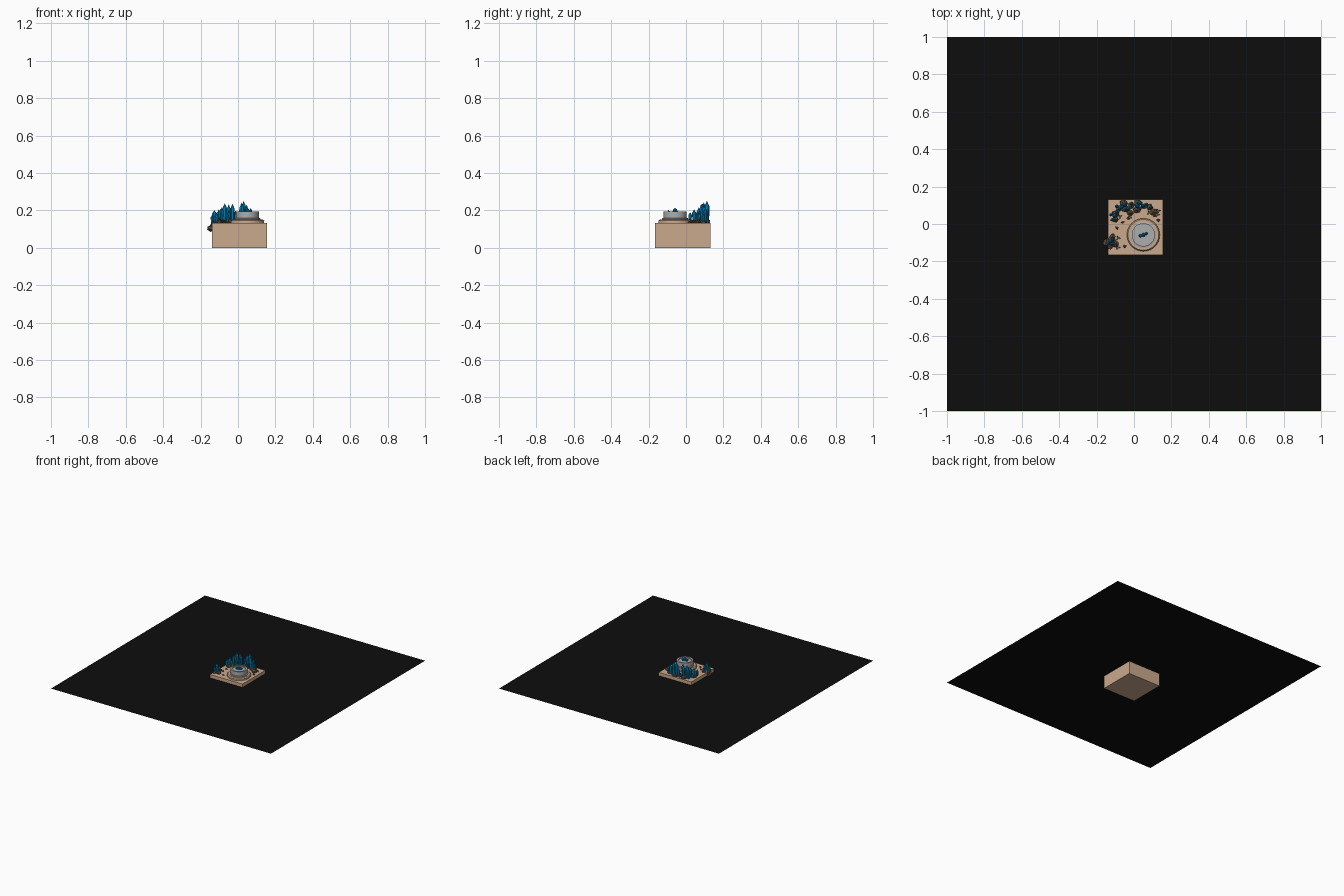
import bpy, bmesh, math, random
from mathutils import Vector, Matrix

if "Cube" in bpy.data.objects:
    bpy.data.objects.remove(bpy.data.objects["Cube"])

random.seed(7)


def material(name, rgb):
    m = bpy.data.materials.new(name)
    m.diffuse_color = (*rgb, 1)
    m.use_nodes = True
    m.node_tree.nodes["Principled BSDF"].inputs["Base Color"].default_value = m.diffuse_color
    return m


SAND = material("sand", (0.60, 0.40, 0.27))
ROCK = material("rock", (0.10, 0.065, 0.045))
BLUE = material("crystal_blue", (0.0, 0.22, 0.48))
GREEN = material("leaf_green", (0.05, 0.25, 0.07))
BLACK = material("black", (0.004, 0.004, 0.004))
STONE = material("stone", (0.42, 0.42, 0.42))


def finish(name, bm, mat):
    bmesh.ops.recalc_face_normals(bm, faces=bm.faces)
    me = bpy.data.meshes.new(name)
    bm.to_mesh(me)
    bm.free()
    me.materials.append(mat)
    ob = bpy.data.objects.new(name, me)
    bpy.context.collection.objects.link(ob)
    return ob


def lathe(name, profile, centre, mat, sides=40):
    """Revolve (radius, z) points; ends are capped."""
    bm = bmesh.new()
    rings = []
    for r, z in profile:
        rings.append([bm.verts.new((centre[0] + r * math.cos(2 * math.pi * i / sides),
                                    centre[1] + r * math.sin(2 * math.pi * i / sides), z))
                      for i in range(sides)])
    for a, b in zip(rings, rings[1:]):
        for i in range(sides):
            j = (i + 1) % sides
            bm.faces.new((a[i], a[j], b[j], b[i]))
    bm.faces.new(rings[0])
    bm.faces.new(rings[-1])
    return finish(name, bm, mat)


def add_crystal(bm, base, radius, height, lean=0.0, direction=0.0):
    """Six-sided prism with a tapered shoulder and pointed tip."""
    rot = (Matrix.Rotation(lean, 4, Vector((-math.sin(direction), math.cos(direction), 0)))
           @ Matrix.Rotation(random.uniform(0, 1), 4, 'Z'))
    base = Vector(base)
    rings = []
    for k, t in ((0.8, 0), (1, 0.72)):
        rings.append([bm.verts.new(base + rot @ Vector((radius * k * math.cos(i * math.pi / 3),
                                                        radius * k * math.sin(i * math.pi / 3),
                                                        height * t))) for i in range(6)])
    tip = bm.verts.new(base + rot @ Vector((0, 0, height)))
    bm.faces.new(rings[0])
    for i in range(6):
        j = (i + 1) % 6
        bm.faces.new((rings[0][i], rings[0][j], rings[1][j], rings[1][i]))
        bm.faces.new((rings[1][i], rings[1][j], tip))


def add_rock(bm, centre, size):
    """Jittered low-poly boulder."""
    res = bmesh.ops.create_icosphere(bm, subdivisions=1, radius=1)
    for v in res["verts"]:
        k = random.uniform(0.8, 1.1)
        v.co = Vector([c + s * k * p for c, s, p in zip(centre, size, v.co)])


# Ground sheet passing through the upper part of the block
bm = bmesh.new()
bmesh.ops.create_grid(bm, x_segments=1, y_segments=1, size=1,
                      matrix=Matrix.Translation((0, 0, 0.106)))
finish("ground_sheet", bm, BLACK)

# Sand block
bm = bmesh.new()
bmesh.ops.create_cube(bm, size=1, matrix=Matrix.Translation((0.008, -0.017, 0.0665))
                      @ Matrix.Diagonal((0.296, 0.296, 0.133, 1)))
finish("sand_block", bm, SAND)

# Round podium: sand step and stone drum with recessed top
C = (0.05, -0.058)
lathe("podium_step", [(0.088, 0.13), (0.088, 0.145), (0.082, 0.152)], C, SAND)
lathe("stone_drum", [(0.069, 0.15), (0.069, 0.158), (0.062, 0.16), (0.062, 0.193),
                     (0.049, 0.193), (0.049, 0.185)], C, STONE)

# Small crystals on the podium
bm = bmesh.new()
add_crystal(bm, (C[0], C[1], 0.18), 0.011, 0.034)
add_crystal(bm, (C[0] + 0.012, C[1] + 0.005, 0.18), 0.008, 0.024, 0.3, 0.4)
add_crystal(bm, (C[0] - 0.012, C[1] - 0.004, 0.18), 0.009, 0.024, 0.3, 3.4)
finish("podium_crystals", bm, BLUE)

# Curved boulder ridge along the back left
bm = bmesh.new()
ridge = [(-0.10, 0.025), (-0.10, 0.055), (-0.078, 0.085), (-0.045, 0.08), (-0.055, 0.112),
         (-0.015, 0.10), (0.015, 0.075), (0.02, 0.113), (0.055, 0.095), (0.085, 0.09),
         (0.105, 0.062), (-0.02, 0.06)]
for x, y in ridge:
    add_rock(bm, (x, y, 0.135), (random.uniform(0.019, 0.027), random.uniform(0.017, 0.024),
                                 random.uniform(0.018, 0.028)))
finish("boulder_ridge", bm, ROCK)

# Boulders overhanging the left edge
bm = bmesh.new()
for x, y, z, s in [(-0.120, -0.095, 0.125, 0.035), (-0.145, -0.098, 0.105, 0.022),
                   (-0.097, -0.107, 0.135, 0.020), (-0.115, -0.068, 0.135, 0.018),
                   (-0.128, -0.122, 0.13, 0.018)]:
    add_rock(bm, (x, y, z), (s, s, s * 0.85))
finish("edge_boulders", bm, ROCK)

# Main crystals: x, y, radius, tip height
bm = bmesh.new()
for x, y, r, top in [(-0.115, 0.02, 0.010, 0.19), (-0.105, 0.045, 0.012, 0.205),
                     (-0.122, 0.05, 0.009, 0.185), (-0.09, 0.068, 0.012, 0.215),
                     (-0.072, 0.088, 0.014, 0.238), (-0.092, 0.095, 0.010, 0.21),
                     (-0.048, 0.10, 0.013, 0.232), (-0.03, 0.085, 0.012, 0.236),
                     (-0.05, 0.07, 0.009, 0.2), (-0.01, 0.11, 0.010, 0.20),
                     (0.015, 0.098, 0.013, 0.243), (0.035, 0.112, 0.014, 0.252),
                     (0.05, 0.095, 0.012, 0.232), (0.066, 0.105, 0.010, 0.215),
                     (0.03, 0.085, 0.010, 0.21), (0.09, 0.09, 0.009, 0.185)]:
    add_crystal(bm, (x, y, 0.135), r, top - 0.135, random.uniform(0, 0.07),
                random.uniform(0, 6.28))
finish("ridge_crystals", bm, BLUE)

# Crystals on the edge boulders
bm = bmesh.new()
for x, y, r, top in [(-0.128, -0.095, 0.012, 0.203), (-0.113, -0.107, 0.010, 0.185),
                     (-0.112, -0.085, 0.009, 0.18), (-0.138, -0.106, 0.008, 0.175)]:
    add_crystal(bm, (x, y, 0.13), r, top - 0.13, 0.05, random.uniform(0, 6.28))
finish("edge_crystals", bm, BLUE)

# Pebbles beside the podium
bm = bmesh.new()
for x, y in [(0.13, 0.02), (-0.06, 0.01), (-0.05, -0.12), (0.11, 0.045), (-0.09, -0.02),
             (-0.03, 0.03)]:
    add_rock(bm, (x, y, 0.135), (0.011, 0.009, 0.008))
finish("pebbles", bm, ROCK)

# Leaf tufts: three thin blades each
bm = bmesh.new()
for x, y in [(-0.085, -0.075), (-0.085, -0.125), (0.125, 0.05), (0.13, 0.07), (-0.02, 0.04),
             (0.08, 0.06), (-0.075, 0.04)]:
    for k in range(3):
        a = k * 2.1 + x * 50
        d = Vector((math.cos(a), math.sin(a), 0))
        s = Vector((-d.y, d.x, 0)) * 0.004
        o = Vector((x, y, 0.132))
        bm.faces.new([bm.verts.new(p) for p in
                      (o, o + d * 0.007 + s + Vector((0, 0, 0.012)),
                       o + d * 0.014 + Vector((0, 0, 0.015)),
                       o + d * 0.007 - s + Vector((0, 0, 0.012)))])
finish("leaf_tufts", bm, GREEN)
